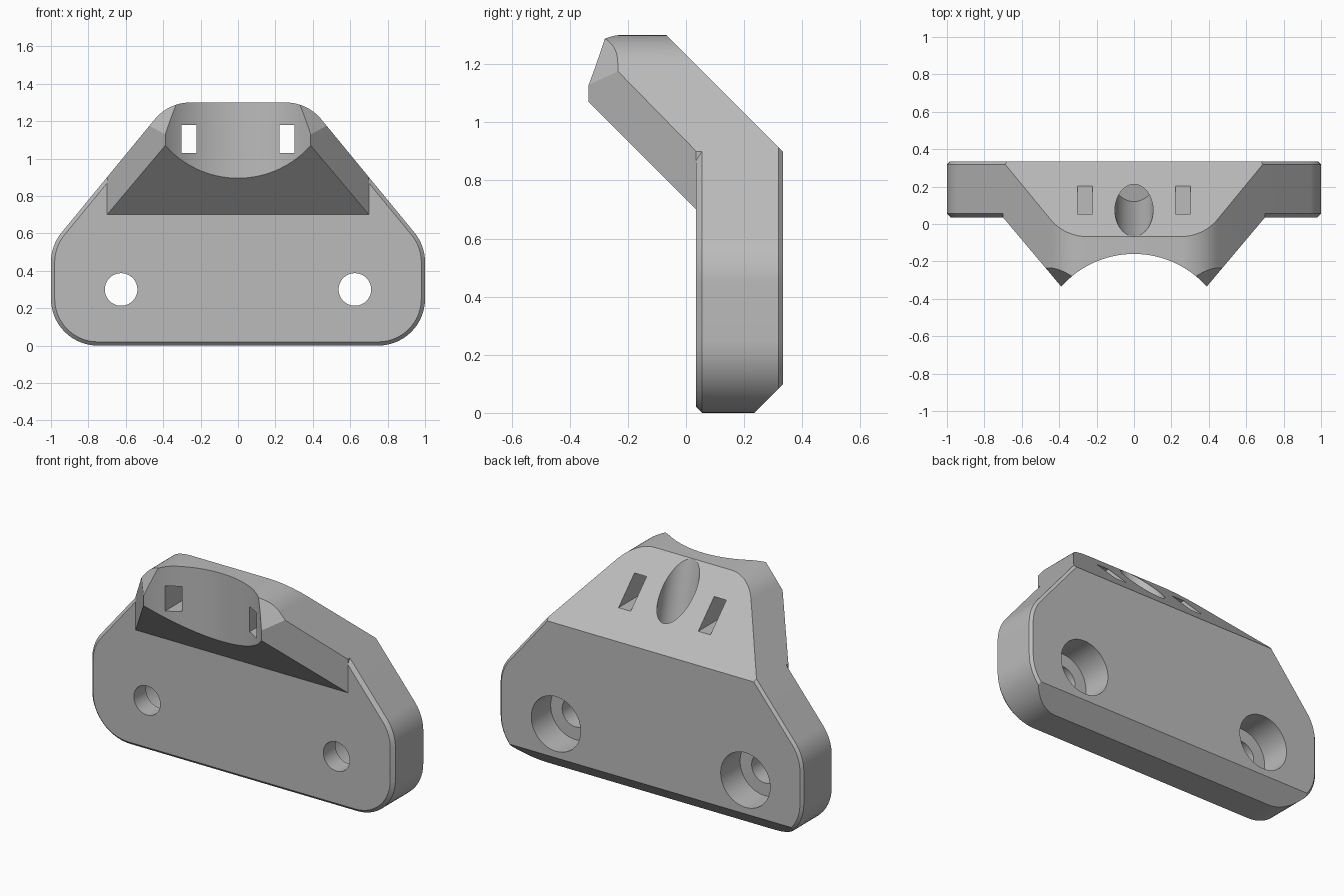
import bpy, bmesh, math
from mathutils import Vector, Matrix

if "Cube" in bpy.data.objects:
    bpy.data.objects.remove(bpy.data.objects["Cube"], do_unlink=True)

grey = bpy.data.materials.new("plain_grey")
grey.use_nodes = True
colour = (0.5, 0.5, 0.5, 1)
grey.diffuse_color = colour
grey.node_tree.nodes["Principled BSDF"].inputs["Base Color"].default_value = colour


def finish(name, bm):
    bmesh.ops.recalc_face_normals(bm, faces=bm.faces)
    mesh = bpy.data.meshes.new(name)
    bm.to_mesh(mesh)
    bm.free()
    mesh.materials.append(grey)
    obj = bpy.data.objects.new(name, mesh)
    bpy.context.collection.objects.link(obj)
    return obj


def loft(name, layers, place):
    """Skin matching outlines; place(a, b, depth) gives the 3D point."""
    bm = bmesh.new()
    rings = [[bm.verts.new(place(a, b, d)) for a, b in pts] for d, pts in layers]
    n = len(rings[0])
    bm.faces.new(rings[0])
    bm.faces.new(rings[-1])
    for low, high in zip(rings, rings[1:]):
        for i in range(n):
            j = (i + 1) % n
            bm.faces.new((low[i], low[j], high[j], high[i]))
    return finish(name, bm)


def box(name, size, matrix):
    bm = bmesh.new()
    bmesh.ops.create_cube(bm, size=1, matrix=matrix @ Matrix.Diagonal((*size, 1)))
    return finish(name, bm)


def rod(name, start, end, radius, sides=64):
    start, end = Vector(start), Vector(end)
    axis = end - start
    turn = axis.to_track_quat('Z', 'Y').to_matrix().to_4x4()
    bm = bmesh.new()
    bmesh.ops.create_cone(bm, cap_ends=True, segments=sides, radius1=radius, radius2=radius,
                          depth=axis.length, matrix=Matrix.Translation((start + end) / 2) @ turn)
    return finish(name, bm)


def combine(body, tool, operation):
    mod = body.modifiers.new("combine", 'BOOLEAN')
    mod.operation, mod.object, mod.solver = operation, tool, 'EXACT'
    bpy.context.view_layer.objects.active = body
    bpy.ops.object.modifier_apply(modifier=mod.name)
    bpy.data.objects.remove(tool, do_unlink=True)


def outline(inset):
    """Front outline with rounded corners, drawn inward by inset."""
    nx, nz, c = 0.772, 0.635, 1.112 - inset
    side, top = 1 - inset, 1.3 - inset
    half = [(side, inset), (side, (c - nx * side) / nz), ((c - nz * top) / nx, top)]
    corners = [Vector(p) for p in half + [(-x, z) for x, z in reversed(half)]]
    radius, steps, pts = 0.25 - inset, 14, []
    for i, p in enumerate(corners):
        u = (corners[i - 1] - p).normalized()
        v = (corners[(i + 1) % len(corners)] - p).normalized()
        half_angle = u.angle(v) / 2
        centre = p + (u + v).normalized() * radius / math.sin(half_angle)
        a = p + u * radius / math.tan(half_angle) - centre
        b = p + v * radius / math.tan(half_angle) - centre
        sweep = a.angle(b)
        for k in range(steps + 1):
            t = k / steps * sweep
            pts.append(centre + (a * math.sin(sweep - t) + b * math.sin(t)) / math.sin(sweep))
    return pts


def from_front(a, b, d):
    return (a, d, b)


def from_side(a, b, d):
    return (d, a, b)


def from_top(a, b, d):
    return (a, b, d)


# Mounting plate with chamfered rims
bracket = loft("bracket", [(0.035, outline(0.02)), (0.055, outline(0)),
                           (0.318, outline(0)), (0.333, outline(0.015))], from_front)

# Leaning upper block with tapered flanks and sloped underside
block = loft("upper_block", [(-0.6, outline(0)), (0.2, outline(0))], from_front)
plan = [(0.7, 0.3), (0.7, 0.035), (0.35, -0.381), (-0.35, -0.381), (-0.7, 0.035), (-0.7, 0.3)]
combine(block, loft("plan", [(-1, plan), (2, plan)], from_top), 'INTERSECT')
under = [(-0.8, 1.535), (0.4, 0.335), (0.4, -0.5), (-0.8, -0.5)]
combine(block, loft("underside", [(-2, under), (2, under)], from_side), 'DIFFERENCE')
combine(bracket, block, 'UNION')

# Sloped back and bottom chamfer
profile = [(-0.6, -0.1), (0.135, -0.1), (0.4, 0.165), (0.4, 0.833), (-0.2, 1.433), (-0.6, 1.433)]
combine(bracket, loft("side_profile", [(-2, profile), (2, profile)], from_side), 'INTERSECT')

# Curved front seat
combine(bracket, rod("seat_cutter", (0, -0.68, 0.3), (0, -0.68, 1.8), 0.52, 128), 'DIFFERENCE')

for s in (-1, 1):
    # Clipped horn tip
    normal = Vector((0.0148 * s, -0.01775, 0.0116)).normalized()
    spot = Vector((0.397 * s, -0.283, 1.198)) + normal * 0.2
    turn = normal.to_track_quat('Z', 'Y').to_matrix().to_4x4()
    combine(bracket, box("tip_cutter", (0.4, 0.4, 0.4), Matrix.Translation(spot) @ turn), 'DIFFERENCE')
    # Screw hole with counterbore
    x = 0.625 * s
    combine(bracket, rod("screw_hole", (x, -0.2, 0.3), (x, 0.5, 0.3), 0.087), 'DIFFERENCE')
    combine(bracket, rod("counterbore", (x, 0.15, 0.3), (x, 0.5, 0.3), 0.163), 'DIFFERENCE')
    # Strap slot
    slot = Matrix.Translation((0.263 * s, 0, 1.105))
    combine(bracket, box("slot_cutter", (0.08, 1.2, 0.15), slot), 'DIFFERENCE')

# Slanted blind bore in the back slope
combine(bracket, rod("bore_cutter", (0, -0.034, 1.6), (0, 0.219, 0.56), 0.102), 'DIFFERENCE')

bpy.ops.object.select_all(action='DESELECT')
bracket.select_set(True)
bpy.context.view_layer.objects.active = bracket
bpy.ops.object.shade_smooth_by_angle(angle=math.radians(25))
